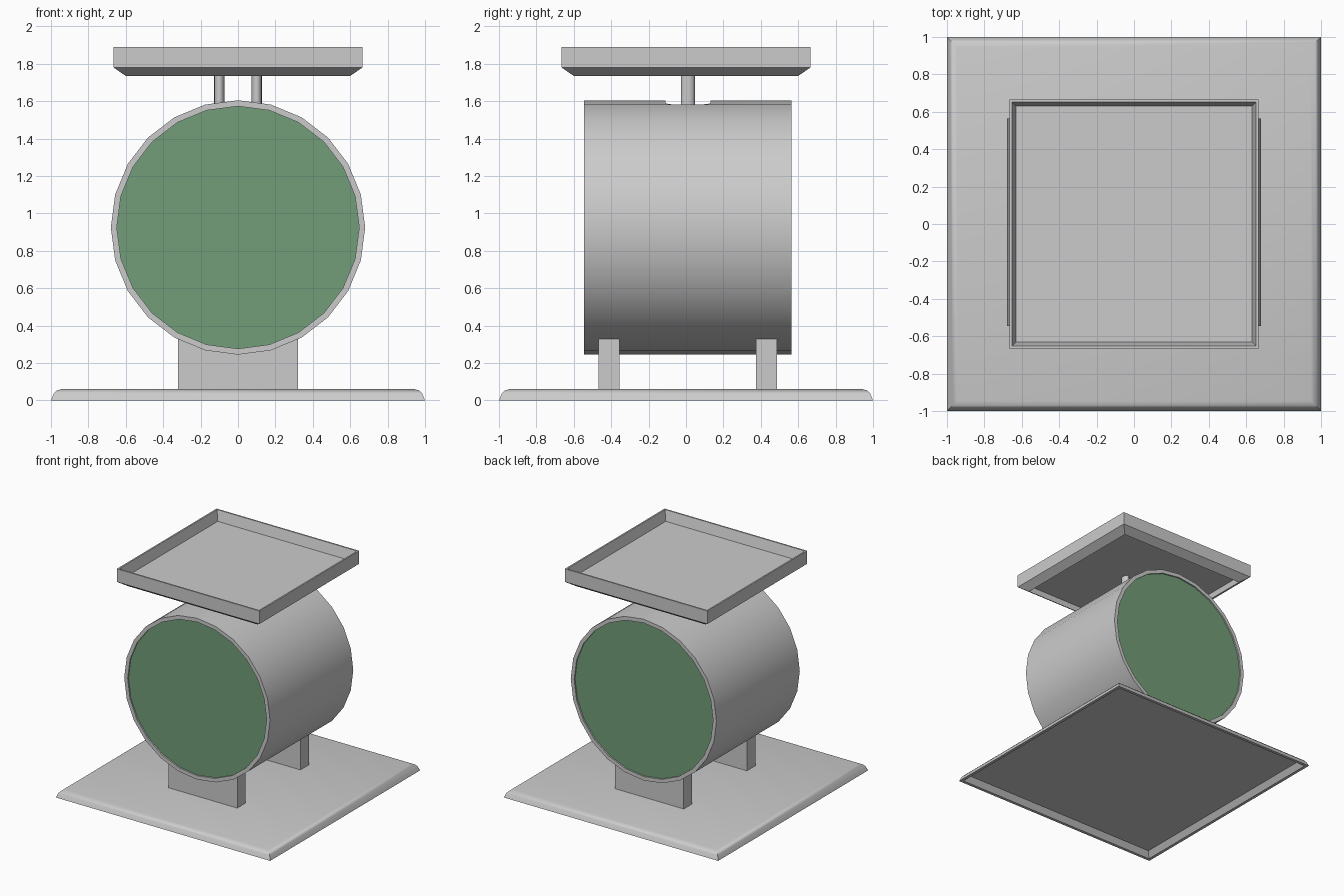
import bpy, bmesh, math

if "Cube" in bpy.data.objects:
    bpy.data.objects.remove(bpy.data.objects["Cube"])

CY, CZ, R, R_IN = 0.01, 0.925, 0.68, 0.648   # drum centre, outer and inner radius
SIDES = 24


def finish(name, bm, smooth=None, mat=None):
    bmesh.ops.recalc_face_normals(bm, faces=bm.faces)
    me = bpy.data.meshes.new(name)
    bm.to_mesh(me)
    bm.free()
    ob = bpy.data.objects.new(name, me)
    bpy.context.collection.objects.link(ob)
    if mat:
        me.materials.append(mat)
    if smooth:
        smooth_object(ob, smooth)
    return ob


def smooth_object(ob, angle):
    bpy.ops.object.select_all(action='DESELECT')
    ob.select_set(True)
    bpy.context.view_layer.objects.active = ob
    bpy.ops.object.shade_smooth_by_angle(angle=math.radians(angle))


def skin(bm, rings, closed=False):
    """Bridge successive rings of points; cap the ends unless closed."""
    vs = [[bm.verts.new(p) for p in ring] for ring in rings]
    pairs = list(zip(vs, vs[1:])) + ([(vs[-1], vs[0])] if closed else [])
    for a, b in pairs:
        for i in range(len(a)):
            j = (i + 1) % len(a)
            bm.faces.new((a[i], a[j], b[j], b[i]))
    if not closed:
        bm.faces.new(vs[0])
        bm.faces.new(vs[-1])


def square_part(name, profile, smooth=None):
    bm = bmesh.new()
    skin(bm, [[(-h, -h, z), (h, -h, z), (h, h, z), (-h, h, z)] for h, z in profile])
    return finish(name, bm, smooth)


def circle(r, y):
    return [(r * math.cos(2 * math.pi * i / SIDES), y,
             CZ + r * math.sin(2 * math.pi * i / SIDES)) for i in range(SIDES)]


# base plate with rounded shoulder and hollow underside
square_part("base_plate", [(0.94, 0.045), (0.975, 0.0), (1.0, 0.0), (0.985, 0.037),
                           (0.97, 0.053), (0.945, 0.06)], 40)

# tray with raised rim and chamfered, recessed underside
square_part("weighing_tray", [(0.59, 1.78), (0.60, 1.735), (0.665, 1.78), (0.665, 1.89),
                              (0.652, 1.89), (0.63, 1.805)])

# hollow drum body
bm = bmesh.new()
y0, y1 = CY - 0.555, CY + 0.555
skin(bm, [circle(R_IN, y0), circle(R, y0), circle(R, y1), circle(R_IN, y1)], closed=True)
drum = finish("drum_body", bm)

# rounded opening in the drum top for the posts
hw, hd, rad = 0.17, 0.12, 0.06
outline = []
for k, (sx, sy) in enumerate([(1, 1), (-1, 1), (-1, -1), (1, -1)]):
    for s in range(5):
        a = math.pi / 2 * (k + s / 4)
        outline.append((sx * (hw - rad) + rad * math.cos(a),
                        CY + sy * (hd - rad) + rad * math.sin(a)))
bm = bmesh.new()
skin(bm, [[(x, y, z) for x, y in outline] for z in (1.4, 1.7)])
cutter = finish("opening_cutter", bm)
cutter.hide_render = True
mod = drum.modifiers.new("opening", 'BOOLEAN')
mod.operation, mod.solver, mod.object = 'DIFFERENCE', 'EXACT', cutter
bpy.context.view_layer.objects.active = drum
bpy.ops.object.modifier_apply(modifier=mod.name)
bpy.data.objects.remove(cutter)
smooth_object(drum, 30)

# green dial faces, slightly recessed at both ends
green = bpy.data.materials.new("dial_green")
green.diffuse_color = (0.17, 0.34, 0.19, 1)
green.use_nodes = True
green.node_tree.nodes["Principled BSDF"].inputs["Base Color"].default_value = green.diffuse_color
for name, y in (("front_dial", y0 + 0.015), ("back_dial", y1 - 0.015)):
    bm = bmesh.new()
    skin(bm, [circle(R_IN, y - 0.003), circle(R_IN, y + 0.003)])
    finish(name, bm, mat=green)

# support blocks with tops cradling the drum
c15 = R * math.cos(math.pi / 12)
s15 = R * math.sin(math.pi / 12)
cradle = [(-0.32, 0.06), (0.32, 0.06), (0.32, 0.328), (s15, CZ - c15), (0, CZ - R),
          (-s15, CZ - c15), (-0.32, 0.328)]
for name, ya, yb in (("front_support", -0.467, -0.355), ("back_support", 0.375, 0.487)):
    bm = bmesh.new()
    skin(bm, [[(x, y, z) for x, z in cradle] for y in (ya, yb)])
    finish(name, bm)

# oval posts carrying the tray
for name, x in (("left_post", -0.1), ("right_post", 0.1)):
    ring = [(x + 0.027 * math.cos(math.pi * i / 8), CY + 0.037 * math.sin(math.pi * i / 8))
            for i in range(16)]
    bm = bmesh.new()
    skin(bm, [[(px, py, z) for px, py in ring] for z in (1.5, 1.785)])
    finish(name, bm, 40)
